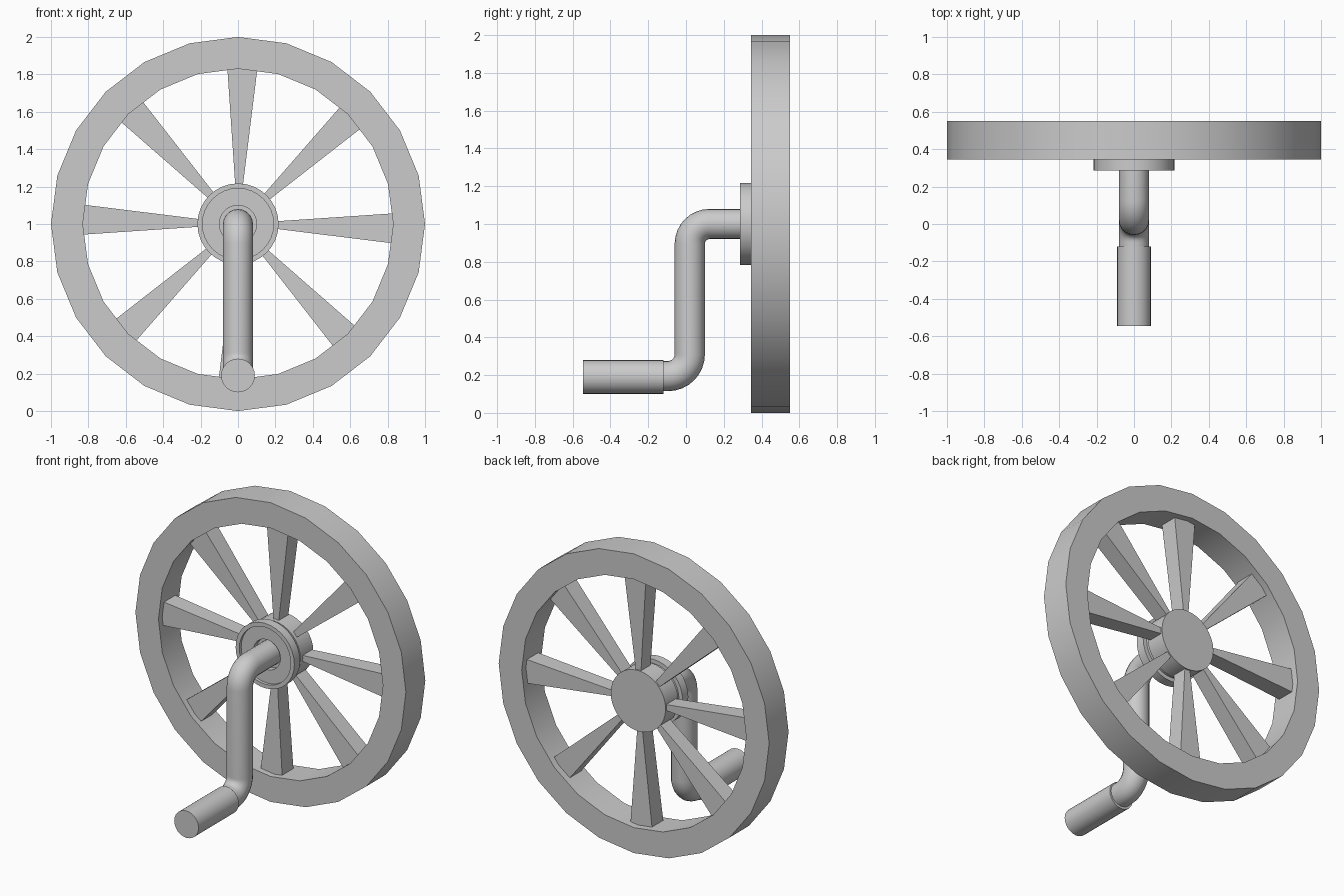
import bpy, bmesh
from math import sin, cos, pi, radians
from mathutils import Vector

if "Cube" in bpy.data.objects:
    bpy.data.objects.remove(bpy.data.objects["Cube"])

CENTER_Z = 1.0


def finish(name, bm):
    """Turn a bmesh into a smooth-by-angle object."""
    bmesh.ops.recalc_face_normals(bm, faces=bm.faces)
    me = bpy.data.meshes.new(name)
    bm.to_mesh(me)
    bm.free()
    ob = bpy.data.objects.new(name, me)
    bpy.context.collection.objects.link(ob)
    smooth(ob)
    return ob


def smooth(ob):
    bpy.ops.object.select_all(action='DESELECT')
    ob.select_set(True)
    bpy.context.view_layer.objects.active = ob
    bpy.ops.object.shade_smooth_by_angle(angle=radians(30))


def lathe(name, profile, sides, z, closed=False):
    """Revolve (radius, y) points about the y axis at height z."""
    bm = bmesh.new()
    rings = []
    for r, y in profile:
        rings.append([bm.verts.new((r * sin(2 * pi * i / sides), y,
                                    z + r * cos(2 * pi * i / sides)))
                      for i in range(sides)])
    pairs = list(zip(rings, rings[1:]))
    if closed:
        pairs.append((rings[-1], rings[0]))
    else:
        bm.faces.new(rings[0])
        bm.faces.new(rings[-1])
    for a, b in pairs:
        for i in range(sides):
            j = (i + 1) % sides
            bm.faces.new((a[i], a[j], b[j], b[i]))
    return finish(name, bm)


# Rim
lathe("rim", [(1.0, 0.345), (1.0, 0.55), (0.83, 0.55), (0.83, 0.345)],
      24, CENTER_Z, closed=True)

# Hub with recessed front flange
lathe("hub", [(0.10, 0.345), (0.10, 0.305), (0.19, 0.305), (0.19, 0.285),
              (0.217, 0.285), (0.217, 0.345), (0.19, 0.345), (0.19, 0.37),
              (0.203, 0.37), (0.203, 0.505)], 32, CENTER_Z)


# Spokes, widening towards the rim
def spoke(name, angle):
    out = Vector((sin(angle), 0, cos(angle)))
    side = Vector((cos(angle), 0, -sin(angle)))
    mid = Vector((0, 0.445, CENTER_Z))
    bm = bmesh.new()
    ends = []
    for r, w, d in ((0.17, 0.017, 0.05), (0.84, 0.081, 0.06)):
        ends.append([bm.verts.new(mid + out * r + side * w * sx
                                  + Vector((0, d * sy, 0)))
                     for sx, sy in ((-1, -1), (1, -1), (1, 1), (-1, 1))])
    a, b = ends
    bm.faces.new(a)
    bm.faces.new(b)
    for i in range(4):
        j = (i + 1) % 4
        bm.faces.new((a[i], a[j], b[j], b[i]))
    finish(name, bm)


for k in range(8):
    spoke(f"spoke_{k + 1}", radians(1.6 + 45 * k))


# Crank arm: a bent pipe in the y-z plane
def arc(cy, cz, r, start, end, n=8):
    return [(cy + r * cos(radians(start + (end - start) * i / n)),
             cz + r * sin(radians(start + (end - start) * i / n)))
            for i in range(n + 1)]


path = [(0.345, 1.0)]
path += arc(0.125, 0.895, 0.105, 90, 180)
path += arc(-0.095, 0.31, 0.115, 0, -90)
path += [(-0.14, 0.195)]

curve = bpy.data.curves.new("crank_arm", 'CURVE')
curve.dimensions = '3D'
curve.bevel_depth = 0.08
curve.bevel_resolution = 8
curve.use_fill_caps = True
line = curve.splines.new('POLY')
line.points.add(len(path) - 1)
for p, (y, z) in zip(line.points, path):
    p.co = (0, y, z, 1)
arm = bpy.data.objects.new("crank_arm", curve)
bpy.context.collection.objects.link(arm)
bpy.ops.object.select_all(action='DESELECT')
arm.select_set(True)
bpy.context.view_layer.objects.active = arm
bpy.ops.object.convert(target='MESH')
smooth(bpy.context.view_layer.objects.active)

# Handle grip
lathe("handle_grip", [(0.09, -0.545), (0.09, -0.12)], 24, 0.19)
